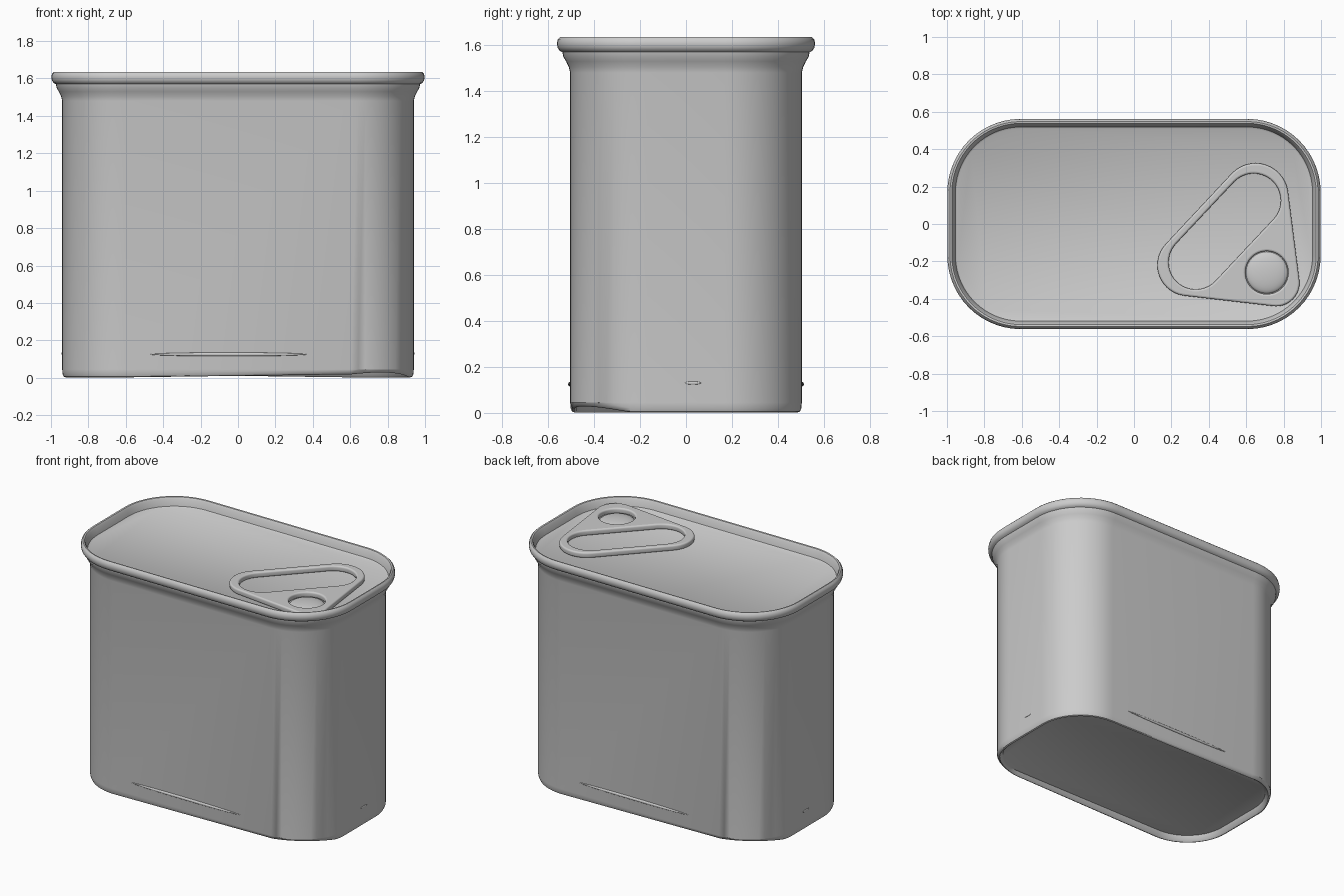
import bpy, bmesh
from math import cos, sin, pi
from mathutils import Vector
from mathutils.geometry import convex_hull_2d

cube = bpy.data.objects.get("Cube")
if cube:
    bpy.data.objects.remove(cube, do_unlink=True)

HALF_X, HALF_Y, CORNER = 0.94, 0.504, 0.335
LID_Z = 1.573

metal = bpy.data.materials.new("grey_metal")
metal.use_nodes = True
GREY = (0.6, 0.6, 0.6, 1)
metal.diffuse_color = GREY
metal.node_tree.nodes["Principled BSDF"].inputs["Base Color"].default_value = GREY


def select_only(obj):
    bpy.ops.object.select_all(action="DESELECT")
    obj.select_set(True)
    bpy.context.view_layer.objects.active = obj


def finish(obj, angle=0.7):
    """Give the part its material and smooth shading with sharp edges kept."""
    obj.data.materials.clear()
    obj.data.materials.append(metal)
    select_only(obj)
    bpy.ops.object.shade_smooth_by_angle(angle=angle)


def add_object(name, data):
    obj = bpy.data.objects.new(name, data)
    bpy.context.collection.objects.link(obj)
    return obj


def rounded_rect(offset, steps=14):
    """Rounded rectangle outline, grown by an offset from the can wall."""
    points = []
    for k, (sx, sy) in enumerate([(1, 1), (-1, 1), (-1, -1), (1, -1)]):
        for i in range(steps + 1):
            a = (k + i / steps) * pi / 2
            r = CORNER + offset
            points.append((sx * (HALF_X - CORNER) + r * cos(a),
                           sy * (HALF_Y - CORNER) + r * sin(a)))
    return points


def worn_height(x, y, z):
    """Lift the bottom edge a little at two opposite, dented corners."""
    return z + max(0, -x * y - 0.22) * 0.22 if z < 0.03 else z


def loft(name, profile):
    """Closed shell through rounded rectangles given as (offset, height)."""
    bm = bmesh.new()
    rings = [[bm.verts.new((x, y, worn_height(x, y, z)))
              for x, y in rounded_rect(off)] for off, z in profile]
    for low, high in zip(rings, rings[1:]):
        n = len(low)
        for i in range(n):
            j = (i + 1) % n
            bm.faces.new((low[i], low[j], high[j], high[i]))
    bm.faces.new(rings[0][::-1])
    bm.faces.new(rings[-1])
    mesh = bpy.data.meshes.new(name)
    bm.to_mesh(mesh)
    bm.free()
    finish(add_object(name, mesh))


def circle(cx, cy, r, n=40):
    return [Vector((cx + r * cos(2 * pi * i / n), cy + r * sin(2 * pi * i / n)))
            for i in range(n)]


def hull(circles):
    """Outline of a belt pulled tight around some circles."""
    points = [p for c in circles for p in circle(*c)]
    return [points[i] for i in convex_hull_2d(points)]


def plate(name, outlines, z, thickness, rounding):
    """Plate with rounded edges; outlines after the first are holes."""
    curve = bpy.data.curves.new(name, "CURVE")
    curve.dimensions = "2D"
    curve.fill_mode = "BOTH"
    curve.extrude = thickness / 2 - rounding
    curve.bevel_depth = rounding
    curve.bevel_resolution = 3
    curve.offset = -rounding
    for outline in outlines:
        spline = curve.splines.new("POLY")
        spline.points.add(len(outline) - 1)
        for point, (x, y) in zip(spline.points, outline):
            point.co = (x, y, 0, 1)
        spline.use_cyclic_u = True
    obj = add_object(name, curve)
    obj.location.z = z
    select_only(obj)
    bpy.ops.object.convert(target="MESH")
    finish(bpy.context.view_layer.objects.active)


def ellipsoid(name, location, scale):
    mesh = bpy.data.meshes.new(name)
    bm = bmesh.new()
    bmesh.ops.create_uvsphere(bm, u_segments=32, v_segments=16, radius=1)
    for v in bm.verts:
        v.co = Vector([c * s for c, s in zip(v.co, scale)])
    bm.to_mesh(mesh)
    bm.free()
    obj = add_object(name, mesh)
    obj.location = location
    finish(obj, 1.2)


# Can: recessed base, wall, flared neck, rolled rim and sunken lid
loft("can_body", [
    (-0.04, 0.042), (-0.028, 0.01), (-0.018, 0.002), (-0.008, 0.006),
    (-0.002, 0.02), (0, 0.045), (0, 1.48), (0.006, 1.505), (0.018, 1.53),
    (0.03, 1.55), (0.034, 1.57), (0.046, 1.576), (0.055, 1.59),
    (0.058, 1.608), (0.054, 1.626), (0.044, 1.636), (0.034, 1.634),
    (0.026, 1.622), (0.015, LID_Z + 0.006), (0.006, LID_Z)])

# Pull tab: rounded plate with a finger hole and a rivet hole
rivet_x, rivet_y = 0.71, -0.26
plate("pull_tab",
      [hull([(0.29, -0.22, 0.165), (0.65, 0.15, 0.175), (0.76, -0.315, 0.125)]),
       hull([(0.33, -0.205, 0.145), (0.64, 0.125, 0.145)]),
       circle(rivet_x, rivet_y, 0.115)],
      LID_Z + 0.019, 0.038, 0.011)

# Domed rivet
ellipsoid("rivet", (rivet_x, rivet_y, LID_Z), (0.112, 0.112, 0.026))

# Faint creases low on the wall
for side, name in ((-1, "front_crease"), (1, "back_crease")):
    ellipsoid(name, (side * 0.05, side * HALF_Y, 0.125), (0.42, 0.009, 0.01))
for side, name in ((-1, "right_crease"), (1, "left_crease")):
    ellipsoid(name, (side * HALF_X, 0.03, 0.13), (0.004, 0.035, 0.007))
